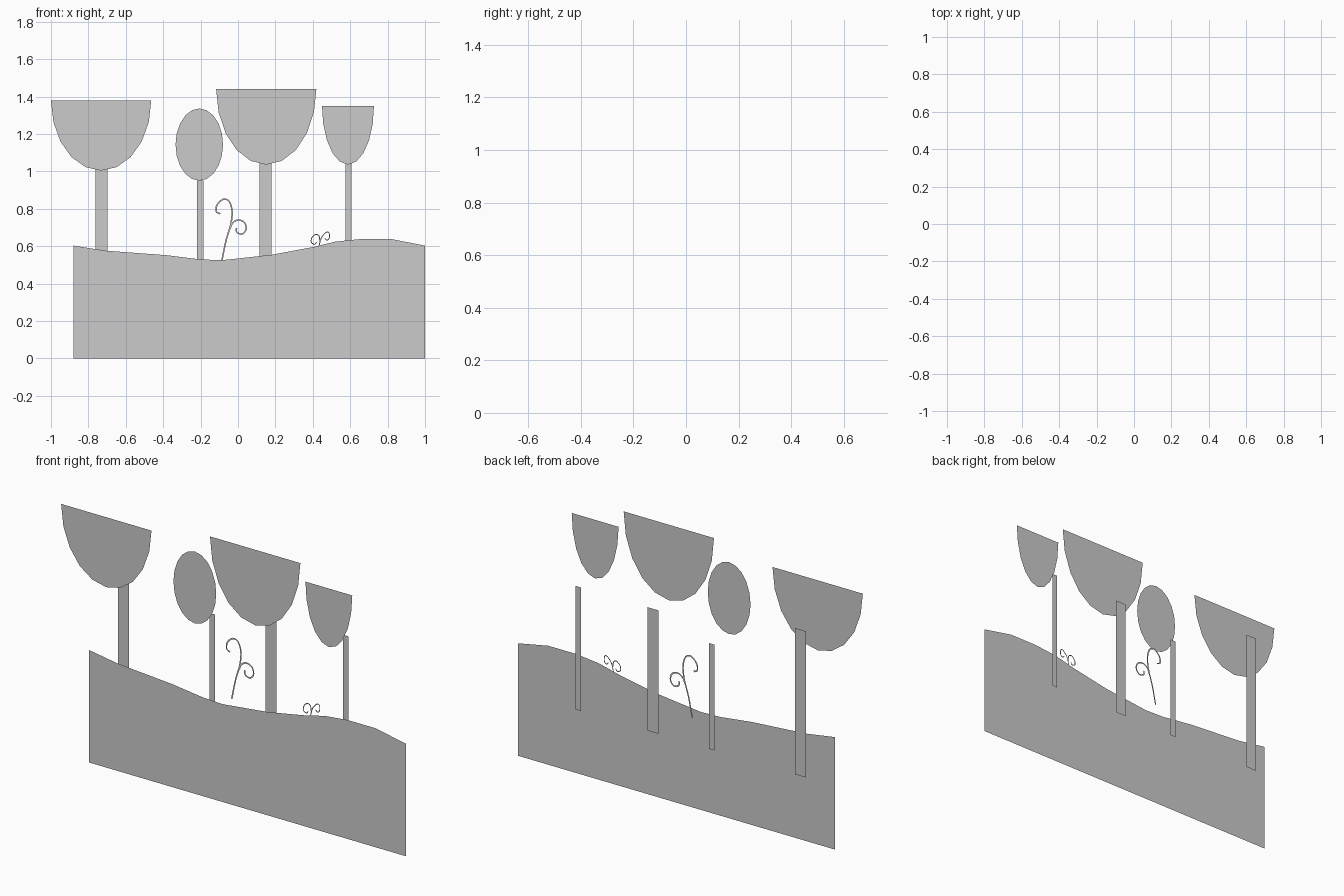
import bpy, math
from mathutils import Vector

if "Cube" in bpy.data.objects:
    bpy.data.objects.remove(bpy.data.objects["Cube"])

FRONT, MID, BACK = -0.07, -0.005, 0.07


def add_mesh(name, verts, faces, y):
    me = bpy.data.meshes.new(name)
    me.from_pydata([(x, y, z) for x, z in verts], [], faces)
    me.update()
    ob = bpy.data.objects.new(name, me)
    bpy.context.collection.objects.link(ob)
    return ob


def flat(name, pts, y):
    """Single flat cut-out from an outline given counter-clockwise in x, z."""
    return add_mesh(name, pts, [list(range(len(pts)))], y)


def arc(cx, cz, rx, rz, start, end, n):
    return [(cx + rx * math.cos(a), cz + rz * math.sin(a))
            for a in (start + (end - start) * i / n for i in range(n + 1))]


def smooth_path(pts, steps=5):
    """Catmull-Rom curve through the points."""
    p = [Vector(q) for q in pts]
    p = [2 * p[0] - p[1]] + p + [2 * p[-1] - p[-2]]
    out = []
    for i in range(1, len(p) - 2):
        a, b, c, d = p[i - 1:i + 3]
        for k in range(steps):
            t = k / steps
            out.append(0.5 * (2 * b + (c - a) * t + (2 * a - 5 * b + 4 * c - d) * t * t
                              + (3 * b - a - 3 * c + d) * t ** 3))
    return out + [p[-2]]


def ribbon(name, pts, width, y):
    path = smooth_path(pts)
    verts, n = [], len(path)
    for i, p in enumerate(path):
        t = (path[min(i + 1, n - 1)] - path[max(i - 1, 0)]).normalized()
        side = Vector((-t.y, t.x)) * width / 2
        verts += [p + side, p - side]
    faces = [(2 * i, 2 * i + 1, 2 * i + 3, 2 * i + 2) for i in range(n - 1)]
    return add_mesh(name, verts, faces, y)


# Ground with rolling top edge
top = [(1, .603), (.82, .638), (.656, .638), (.52, .624), (.4, .595), (.18, .554),
       (-.085, .525), (-.2, .529), (-.385, .552), (-.71, .576), (-.88, .603)]
flat("ground", [(-.88, 0), (1, 0)] + top, MID)

# Trunks: centre, half width, top
for i, (x, w, z) in enumerate([(-.729, .032, 1.167), (-.202, .017, .95),
                               (.147, .032, 1.045), (.591, .016, 1.045)], 1):
    flat(f"trunk_{i}", [(x - w, .383), (x + w, .383), (x + w, z), (x - w, z)], BACK)

# Bowl-shaped crowns: centre, half width, flat top, bottom
for i, (x, w, zt, zb) in enumerate([(-.732, .268, 1.379, 1.004), (.151, .268, 1.441, 1.036),
                                    (.588, .139, 1.350, 1.036)], 1):
    flat(f"bowl_crown_{i}", arc(x, zt, w, zt - zb, math.pi, 2 * math.pi, 10), FRONT)

# Oval crown
flat("oval_crown", arc(-.207, 1.143, .127, .193, 0, 2 * math.pi, 20)[:-1], FRONT)

# Large curling sprout
ribbon("large_sprout_stem", [(-.086, .525), (-.064, .63), (-.038, .72), (-.032, .79), (-.048, .84),
                             (-.08, .85), (-.112, .82), (-.116, .785), (-.095, .773)], .008, BACK)
ribbon("large_sprout_branch", [(-.045, .69), (-.028, .725), (.003, .74), (.035, .725), (.043, .69),
                               (.022, .665), (-.006, .675), (-.008, .698)], .008, BACK)

# Small curling sprout
ribbon("small_sprout_stem", [(.433, .6), (.446, .645), (.47, .673), (.486, .672),
                             (.488, .645), (.476, .632), (.464, .642)], .005, MID)
ribbon("small_sprout_branch", [(.438, .625), (.433, .655), (.415, .663), (.395, .645),
                               (.392, .62), (.41, .61), (.42, .622)], .005, MID)
